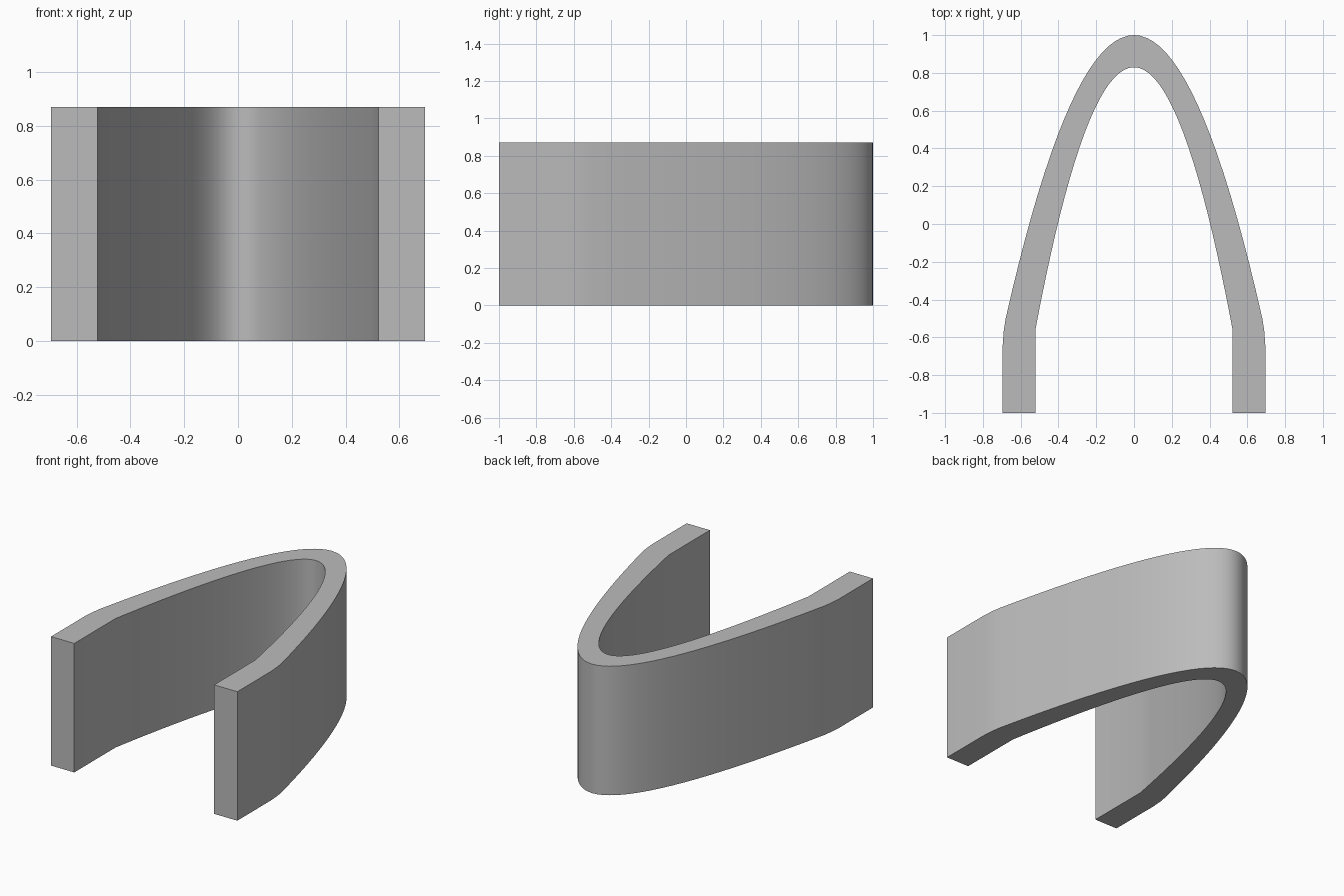
import bpy, bmesh

cube = bpy.data.objects.get("Cube")
if cube:
    bpy.data.objects.remove(cube, do_unlink=True)

HEIGHT = 0.87
STEPS = 20

grey = bpy.data.materials.new("plain grey")
grey.use_nodes = True
colour = (0.5, 0.5, 0.5, 1)
grey.diffuse_color = colour
grey.node_tree.nodes["Principled BSDF"].inputs["Base Color"].default_value = colour


def half_curve(apex, steepness, end_x, tail):
    """Right half of a parabola from its apex, then the straight leg."""
    pts = []
    for i in range(STEPS + 1):
        x = end_x * i / STEPS
        pts.append((x, apex - steepness * x * x))
    return pts + tail


def mirrored(half):
    """Full curve from left leg over the apex to right leg."""
    return [(-x, y) for x, y in reversed(half[1:])] + half


# Arch outline: outer and inner walls
outer = mirrored(half_curve(1.0, 3.25, 0.679,
                            [(0.689, -0.56), (0.695, -0.64), (0.695, -1.0)]))
inner = mirrored(half_curve(0.83, 5.1, 0.522, [(0.522, -1.0)]))
outline = outer + inner[::-1]

# Extrude the outline upwards
bm = bmesh.new()
base = bm.faces.new([bm.verts.new((x, y, 0)) for x, y in outline])
result = bmesh.ops.extrude_face_region(bm, geom=[base], use_keep_orig=True)
top = [v for v in result["geom"] if isinstance(v, bmesh.types.BMVert)]
bmesh.ops.translate(bm, verts=top, vec=(0, 0, HEIGHT))
bmesh.ops.recalc_face_normals(bm, faces=bm.faces)

mesh = bpy.data.meshes.new("curved_arch_band")
bm.to_mesh(mesh)
bm.free()
mesh.materials.append(grey)
arch = bpy.data.objects.new("curved_arch_band", mesh)
bpy.context.collection.objects.link(arch)

# Smooth curved walls, crisp rims and leg ends
bpy.context.view_layer.objects.active = arch
arch.select_set(True)
bpy.ops.object.shade_smooth_by_angle(angle=0.5)
